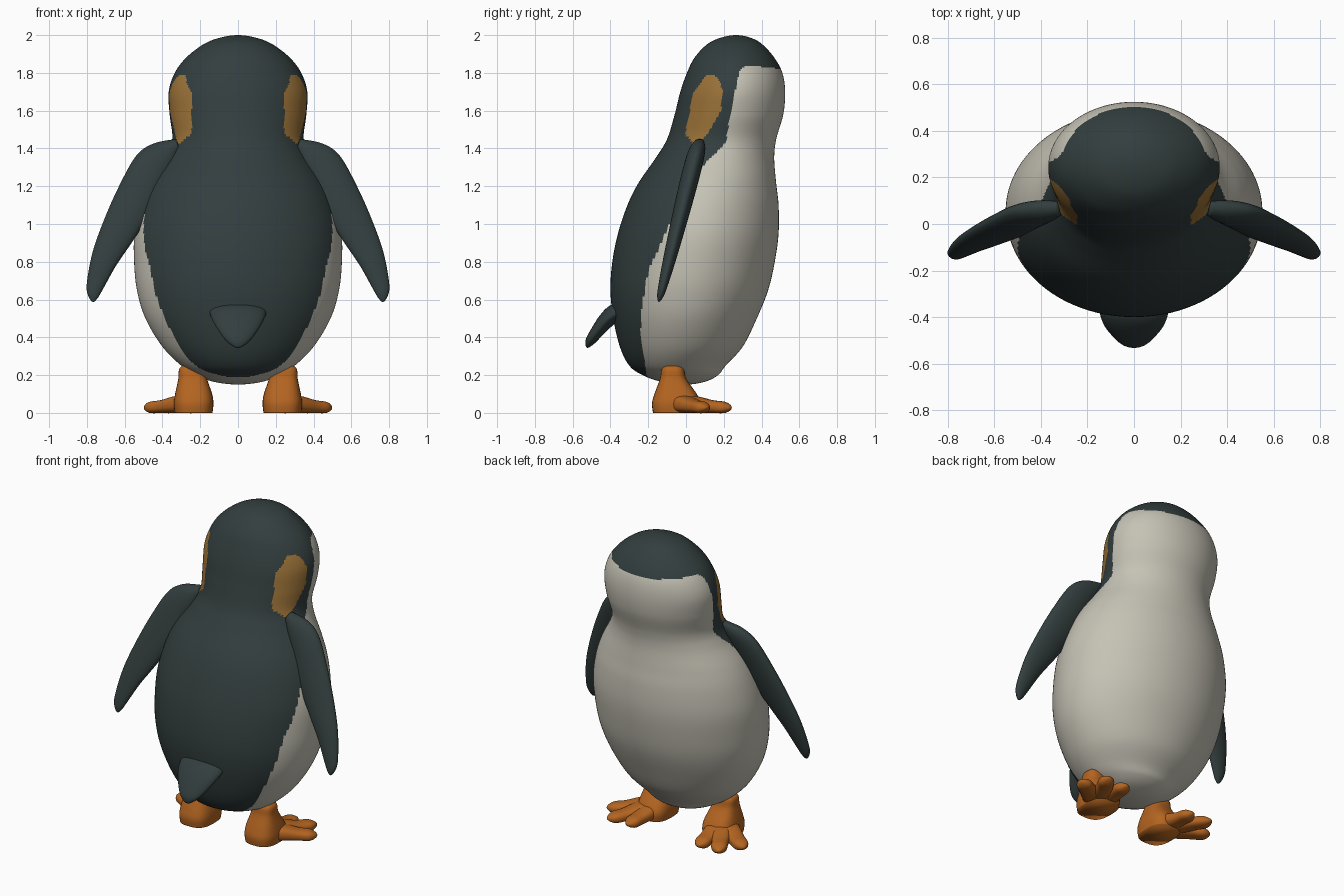
import bpy, bmesh, math
from mathutils import Vector as V

cube = bpy.data.objects.get("Cube")
if cube:
    bpy.data.objects.remove(cube, do_unlink=True)


def material(name, rgb):
    m = bpy.data.materials.new(name)
    m.use_nodes = True
    m.diffuse_color = (*rgb, 1)
    m.node_tree.nodes["Principled BSDF"].inputs["Base Color"].default_value = (*rgb, 1)
    return m


slate = material("dark slate", (0.033, 0.048, 0.048))
cream = material("cream white", (0.56, 0.54, 0.46))
amber = material("amber patch", (0.33, 0.17, 0.04))
orange = material("foot orange", (0.46, 0.13, 0.015))


def spline(a, b, c, d, t):
    """Smooth interpolation between b and c."""
    return b + (c - a) * (t / 2) + (a * 2 - b * 5 + c * 4 - d) * (t * t / 2) \
        + (b * 3 - a - c * 3 + d) * (t ** 3 / 2)


def mirrored(end, inner):
    """Phantom section past a closed end, so the tip comes out round."""
    if end[1].length > 1e-5:
        return end
    return inner[0], -inner[1], -inner[2]


def loft(name, sections, mats, steps=6, segs=32, power=2.0):
    """Skin a smooth tube over sections (centre, half width axis, half depth axis)."""
    s = [mirrored(sections[0], sections[1]), *sections, mirrored(sections[-1], sections[-2])]
    stations = [(i, k / steps) for i in range(len(sections) - 1) for k in range(steps)]
    stations.append((len(sections) - 2, 1.0))
    bm = bmesh.new()
    rings = []
    for i, t in stations:
        c, u, v = (spline(*(s[i + j][n] for j in range(4)), t) for n in range(3))
        ring = []
        for k in range(segs):
            a = math.tau * k / segs
            x, y = (math.copysign(abs(f) ** (2 / power), f) for f in (math.cos(a), math.sin(a)))
            ring.append(bm.verts.new(c + u * x + v * y))
        rings.append(ring)
    for r, q in zip(rings, rings[1:]):
        for k in range(segs):
            n = (k + 1) % segs
            bm.faces.new((r[k], r[n], q[n], q[k]))
    for ring, end in ((rings[0], sections[0]), (rings[-1], sections[-1])):
        if end[1].length > 1e-5:
            bm.faces.new(ring)
    bmesh.ops.remove_doubles(bm, verts=bm.verts, dist=1e-5)
    bmesh.ops.recalc_face_normals(bm, faces=bm.faces)
    mesh = bpy.data.meshes.new(name)
    bm.to_mesh(mesh)
    bm.free()
    for m in mats:
        mesh.materials.append(m)
    mesh.polygons.foreach_set("use_smooth", [True] * len(mesh.polygons))
    ob = bpy.data.objects.new(name, mesh)
    bpy.context.collection.objects.link(ob)
    return ob


def lookup(table, z):
    """Piecewise linear y limit at height z."""
    for (z0, y0), (z1, y1) in zip(table, table[1:]):
        if z < z1:
            return y0 + (y1 - y0) * max(0, (z - z0) / (z1 - z0))
    return table[-1][1]


# Body and head in one skin: height, half width, back y, belly y
body_rows = [
    (.15, 0, 0, 0), (.165, .13, -.13, .1), (.2, .22, -.23, .17), (.25, .3, -.3, .21),
    (.35, .4, -.35, .3), (.5, .49, -.385, .375), (.65, .535, -.4, .435),
    (.8, .55, -.39, .47), (.95, .548, -.36, .49), (1.1, .515, -.31, .49),
    (1.22, .465, -.25, .477), (1.35, .385, -.16, .467), (1.45, .348, -.1, .478),
    (1.58, .362, -.06, .515), (1.7, .367, -.03, .525), (1.8, .335, .005, .51),
    (1.88, .275, .045, .468), (1.95, .185, .11, .405), (1.985, .1, .18, .345),
    (2, 0, .265, .265)]
body = loft("body", [(V((0, (a + b) / 2, z)), V((w, 0, 0)), V((0, (b - a) / 2, 0)))
                     for z, w, a, b in body_rows],
            [slate, cream, amber], steps=9, segs=200)

# Cream belly and face, amber cheek patches
belly_edge = [(.15, -.2), (.4, -.24), (.55, -.235), (.75, -.2), (.9, -.13), (1.15, -.02),
              (1.32, .1), (1.43, .21), (1.55, .23), (1.68, .255), (1.8, .28),
              (1.83, .3), (1.845, .34)]
patch_back = [(1.43, .04), (1.47, 0), (1.52, 0), (1.6, .02), (1.7, .04), (1.79, .11)]
patch_fore = [(1.43, .06), (1.47, .11), (1.6, .185), (1.7, .195), (1.76, .18), (1.79, .15)]
for f in body.data.polygons:
    y, z = f.center.y, f.center.z
    if y > lookup(belly_edge, z) and z < 1.885 - .13 * y:
        f.material_index = 1
    elif 1.43 < z < 1.79 and lookup(patch_back, z) < y < lookup(patch_fore, z):
        f.material_index = 2

# Tail: y, z, half width, half thickness
tail_rows = [(-.3, .57, .14, .05), (-.36, .535, .15, .058), (-.42, .49, .135, .045),
             (-.47, .43, .1, .035), (-.51, .375, .055, .024), (-.525, .345, 0, 0)]
loft("tail", [(V((0, y, z)), V((w, 0, 0)), V((0, -.87, .49)) * t)
              for y, z, w, t in tail_rows], [slate])

# Flippers: outer edge x, z, inner edge x, z, half thickness
flipper_rows = [
    (.33, 1.45, .31, 1.4, .03), (.45, 1.425, .33, 1.34, .045), (.54, 1.36, .39, 1.22, .05),
    (.63, 1.2, .45, 1.08, .048), (.71, 1.02, .55, .92, .042), (.77, .85, .645, .78, .035),
    (.8, .69, .715, .655, .025), (.795, .625, .745, .605, .016), (.77, .588, .77, .588, 0)]
# Legs: height, centre x, centre y, half width, half depth
leg_rows = [(0, .235, -.05, .1, .125), (.05, .235, -.05, .105, .13),
            (.1, .235, -.055, .098, .112), (.18, .24, -.068, .076, .07),
            (.24, .243, -.07, .064, .054), (.265, .245, -.07, 0, 0)]
# Toes: place along the toe, half width, half height
toe_rows = [(0, .07, .05), (.35, .062, .045), (.65, .05, .034), (.88, .043, .029), (1, 0, 0)]
toe_tips = {"outer": (.495, .11), "middle": (.4, .24), "inner": (.255, .24)}

for side, s in (("left", 1), ("right", -1)):
    def blade(ox, oz, ix, iz, t):
        outer, inner = (V((s * x, (z - .6) * .25 - .14, z)) for x, z in ((ox, oz), (ix, iz)))
        return (outer + inner) / 2, (outer - inner) / 2, V((0, t, 0))

    loft(side + "_flipper", [blade(*r) for r in flipper_rows], [slate])
    loft(side + "_leg", [(V((s * x, y, z)), V((w, 0, 0)), V((0, d, 0)))
                         for z, x, y, w, d in leg_rows], [orange], power=2.8)
    start = V((s * .23, -.06, 0))
    for toe, (x, y) in toe_tips.items():
        run = V((s * x, y, 0)) - start
        across = V((run.y, -run.x, 0)).normalized()
        loft(f"{side}_{toe}_toe",
             [(start + run * p + V((0, 0, h or .028)), across * w, V((0, 0, h)))
              for p, w, h in toe_rows], [orange], segs=24, power=2.5)
